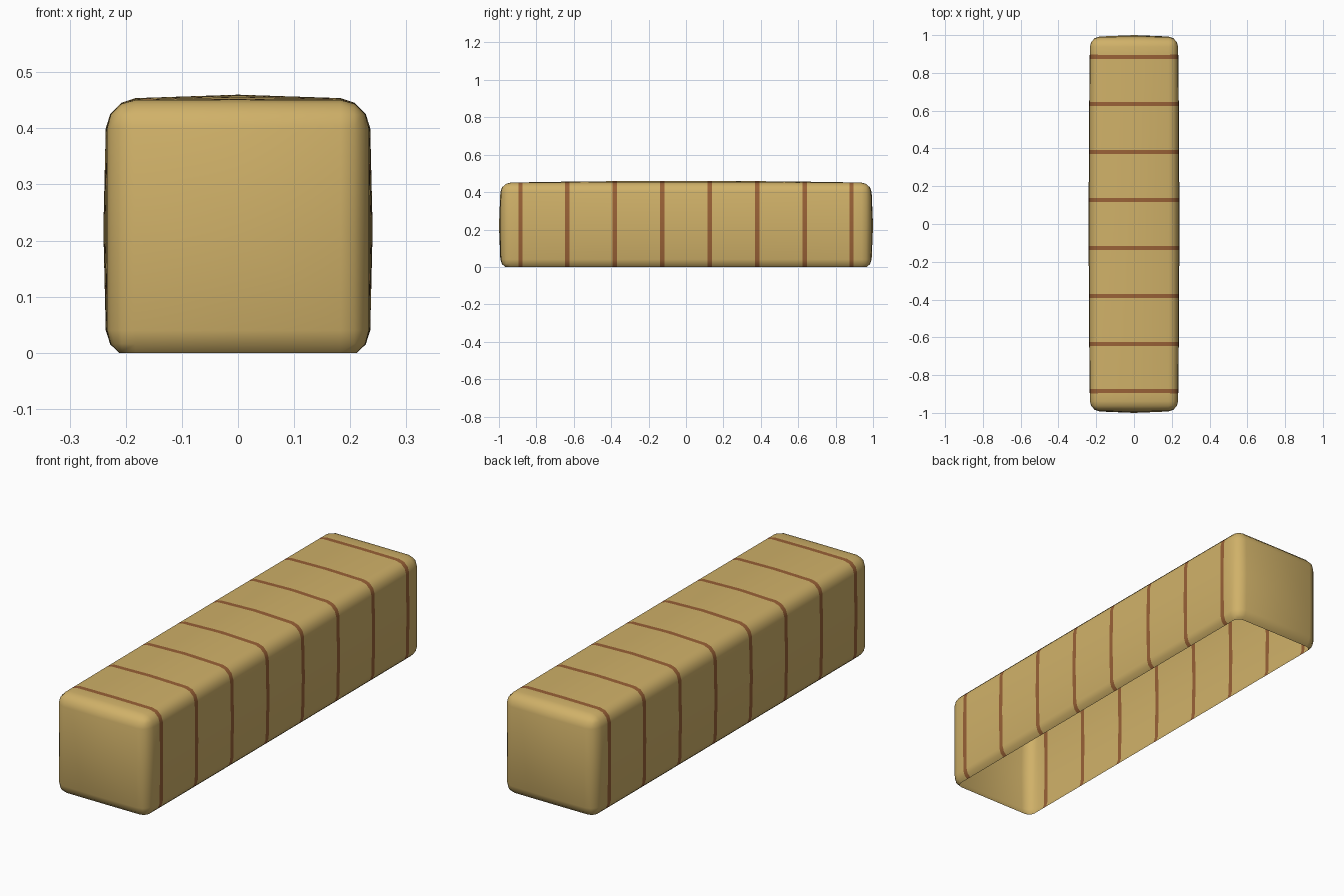
import bpy, bmesh, math
from mathutils import Vector

if "Cube" in bpy.data.objects:
    bpy.data.objects.remove(bpy.data.objects["Cube"])

HX, HY, Z0, Z1 = 0.233, 0.988, -0.01, 0.45
ZM, HZ = 0.22, 0.23
STRIPES = [s * y for y in (0.127, 0.381, 0.635, 0.885) for s in (-1, 1)]
HALF_STRIPE = 0.011


def material(name, rgb):
    m = bpy.data.materials.new(name)
    m.diffuse_color = (*rgb, 1)
    m.use_nodes = True
    m.node_tree.nodes["Principled BSDF"].inputs["Base Color"].default_value = m.diffuse_color
    return m


def cut(bm, co, no, clear=False):
    bmesh.ops.bisect_plane(bm, geom=bm.verts[:] + bm.edges[:] + bm.faces[:], dist=1e-5,
                           plane_co=co, plane_no=no, clear_inner=clear)


# rounded box
bm = bmesh.new()
bmesh.ops.create_cube(bm, size=2)
for v in bm.verts:
    v.co = Vector((v.co.x * HX, v.co.y * HY, ZM + v.co.z * HZ))
bmesh.ops.bevel(bm, geom=bm.edges[:], offset=0.05, segments=3, profile=0.5, affect='EDGES')

# open underside, middle cuts and stripe edges
cut(bm, (0, 0, 0), (0, 0, 1), clear=True)
cut(bm, (0, 0, 0), (1, 0, 0))
cut(bm, (0, 0, ZM), (0, 0, 1))
cut(bm, (0, 0, 0), (0, 1, 0))
for y in STRIPES:
    for s in (-1, 1):
        cut(bm, (0, y + s * HALF_STRIPE, 0), (0, 1, 0))

# slight pillow bulge of the sides, top and ends
for v in bm.verts:
    x, y, z = v.co.x / HX, v.co.y / HY, (v.co.z - ZM) / HZ
    bx, by, bz = (max(0, 1 - t * t) for t in (x, y, z))
    v.co.x += 0.007 * x * by * bz
    v.co.y += 0.012 * y ** 5 * bx * bz
    if z > 0:
        v.co.z += 0.01 * z * bx * by

# stripe colour by position along the length
for f in bm.faces:
    c = f.calc_center_bounds()
    f.smooth = True
    f.material_index = int(any(abs(c.y - y) < HALF_STRIPE for y in STRIPES))

me = bpy.data.meshes.new("striped_cover")
bm.to_mesh(me)
bm.free()
me.materials.append(material("tan", (0.63, 0.44, 0.14)))
me.materials.append(material("brown", (0.32, 0.12, 0.037)))
ob = bpy.data.objects.new("striped_cover", me)
bpy.context.collection.objects.link(ob)
